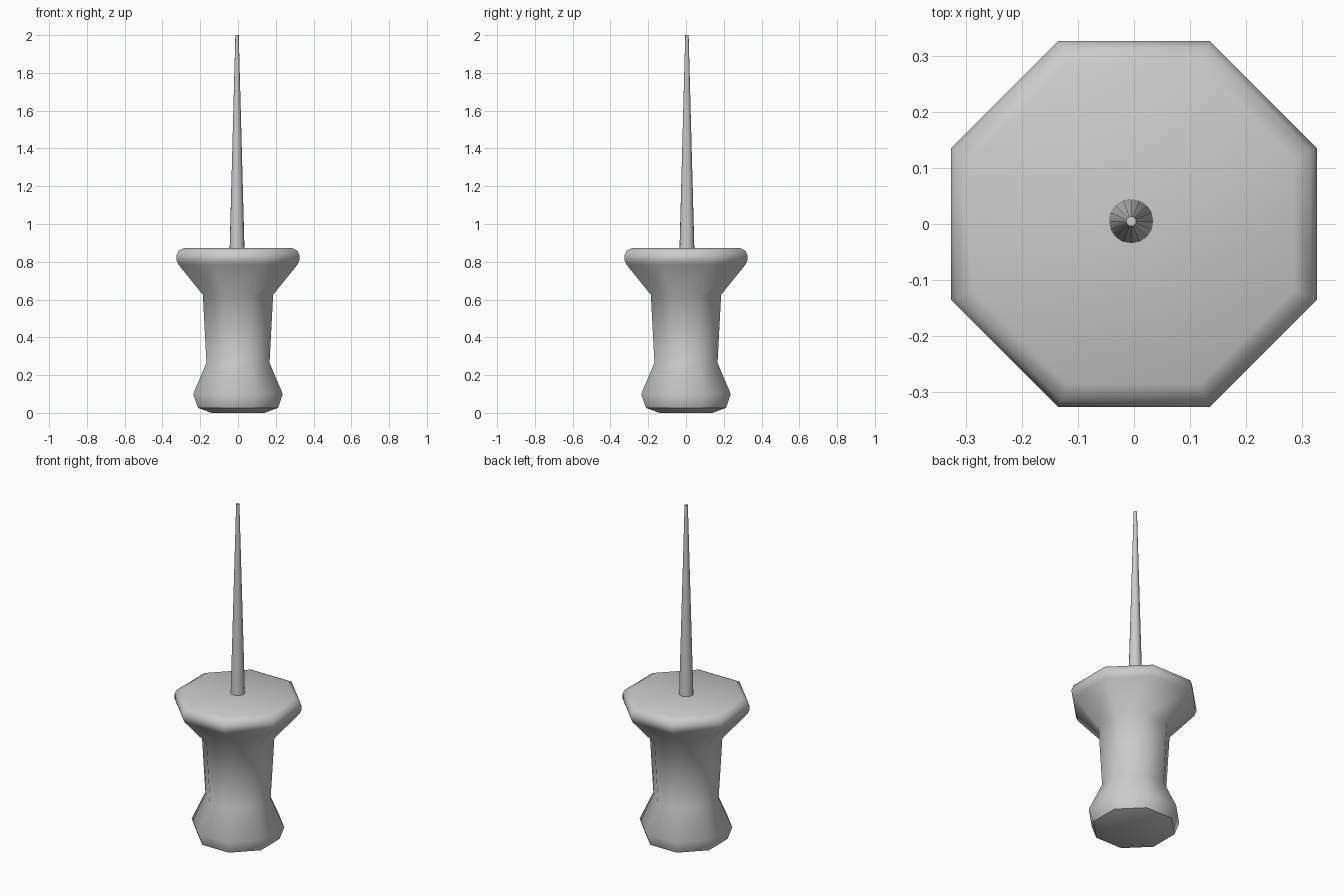
import bpy, bmesh, math

if "Cube" in bpy.data.objects:
    bpy.data.objects.remove(bpy.data.objects["Cube"])


def lathe(name, profile, sides, centre=(0, 0), flat_radius=False, turn=0.0, smooth=40):
    """Stack rings of (radius, z) and cap both ends."""
    bm = bmesh.new()
    scale = 1 / math.cos(math.pi / sides) if flat_radius else 1
    rings = []
    for r, z in profile:
        ring = []
        for i in range(sides):
            a = turn + 2 * math.pi * i / sides
            ring.append(bm.verts.new((centre[0] + r * scale * math.cos(a),
                                      centre[1] + r * scale * math.sin(a), z)))
        rings.append(ring)
    for low, high in zip(rings, rings[1:]):
        for i in range(sides):
            j = (i + 1) % sides
            bm.faces.new((low[i], low[j], high[j], high[i]))
    bm.faces.new(rings[0][::-1])
    bm.faces.new(rings[-1])
    bmesh.ops.recalc_face_normals(bm, faces=bm.faces)
    mesh = bpy.data.meshes.new(name)
    bm.to_mesh(mesh)
    bm.free()
    obj = bpy.data.objects.new(name, mesh)
    bpy.context.collection.objects.link(obj)
    bpy.ops.object.select_all(action='DESELECT')
    obj.select_set(True)
    bpy.context.view_layer.objects.active = obj
    bpy.ops.object.shade_smooth_by_angle(angle=math.radians(smooth))
    return obj


# Octagonal grip: radii are measured to the flat sides
grip_profile = [(0.14, 0.0), (0.212, 0.027), (0.237, 0.10), (0.167, 0.265),
                (0.186, 0.625), (0.315, 0.785), (0.326, 0.81), (0.326, 0.832),
                (0.315, 0.858), (0.285, 0.874)]
lathe("grip", grip_profile, 8, flat_radius=True, turn=math.pi / 8, smooth=50)

# Tapered needle, seated inside the grip
lathe("needle", [(0.04, 0.84), (0.009, 2.0)], 16, centre=(-0.005, 0.005), smooth=30)
